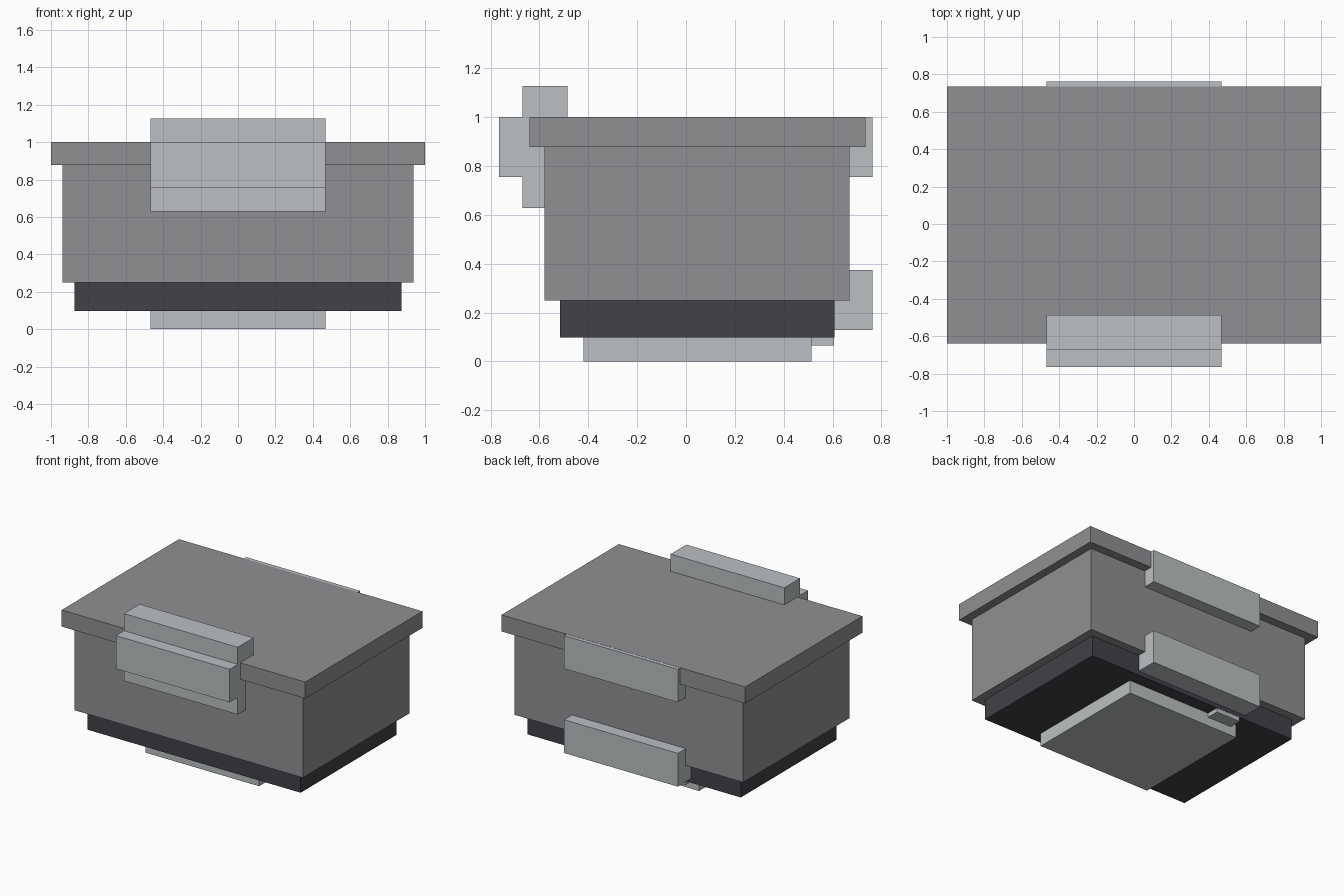
import bpy
import bmesh

cube = bpy.data.objects.get("Cube")
if cube:
    bpy.data.objects.remove(cube, do_unlink=True)


def material(name, rgb):
    mat = bpy.data.materials.new(name)
    mat.use_nodes = True
    color = (*rgb, 1)
    mat.diffuse_color = color
    bsdf = next(n for n in mat.node_tree.nodes if n.type == 'BSDF_PRINCIPLED')
    bsdf.inputs["Base Color"].default_value = color
    return mat


grey = material("mid grey", (0.28, 0.277, 0.296))
dark = material("dark grey", (0.054, 0.052, 0.061))
silver = material("light silver", (0.50, 0.527, 0.54))


def extrude_profile(name, outline, x0, x1, mat):
    """Sweep a (y, z) outline along x into a closed solid."""
    bm = bmesh.new()
    face = bm.faces.new([bm.verts.new((x0, y, z)) for y, z in outline])
    swept = bmesh.ops.extrude_face_region(bm, geom=[face])["geom"]
    verts = [g for g in swept if isinstance(g, bmesh.types.BMVert)]
    bmesh.ops.translate(bm, verts=verts, vec=(x1 - x0, 0, 0))
    bmesh.ops.recalc_face_normals(bm, faces=bm.faces)
    mesh = bpy.data.meshes.new(name)
    bm.to_mesh(mesh)
    bm.free()
    mesh.materials.append(mat)
    obj = bpy.data.objects.new(name, mesh)
    bpy.context.collection.objects.link(obj)
    return obj


def box(name, x, y, z, mat):
    (y0, y1), (z0, z1) = y, z
    return extrude_profile(name, [(y0, z0), (y1, z0), (y1, z1), (y0, z1)], *x, mat)


latch_x = (-0.467, 0.467)

# Stepped case
box("lid", (-1, 1), (-0.64, 0.735), (0.877, 1.0), grey)
box("body", (-0.938, 0.938), (-0.58, 0.67), (0.25, 0.88), grey)
box("base", (-0.875, 0.875), (-0.515, 0.607), (0.097, 0.252), dark)

# Underside plate and its small tab
box("bottom_plate", latch_x, (-0.42, 0.513), (0, 0.1), silver)
box("bottom_tab", (-0.42, -0.22), (0.50, 0.606), (0.066, 0.1), silver)

# Back hinge blocks
box("upper_hinge", latch_x, (0.58, 0.763), (0.754, 0.999), silver)
box("lower_hinge", latch_x, (0.58, 0.763), (0.128, 0.375), silver)

# Front clasp, hooked over the lid with a raised outer block
clasp_outline = [
    (-0.58, 0.628), (-0.58, 1.0), (-0.486, 1.0), (-0.486, 1.127),
    (-0.67, 1.127), (-0.67, 1.0), (-0.765, 1.0), (-0.765, 0.754),
    (-0.67, 0.754), (-0.67, 0.628),
]
extrude_profile("front_clasp", clasp_outline, *latch_x, silver)
